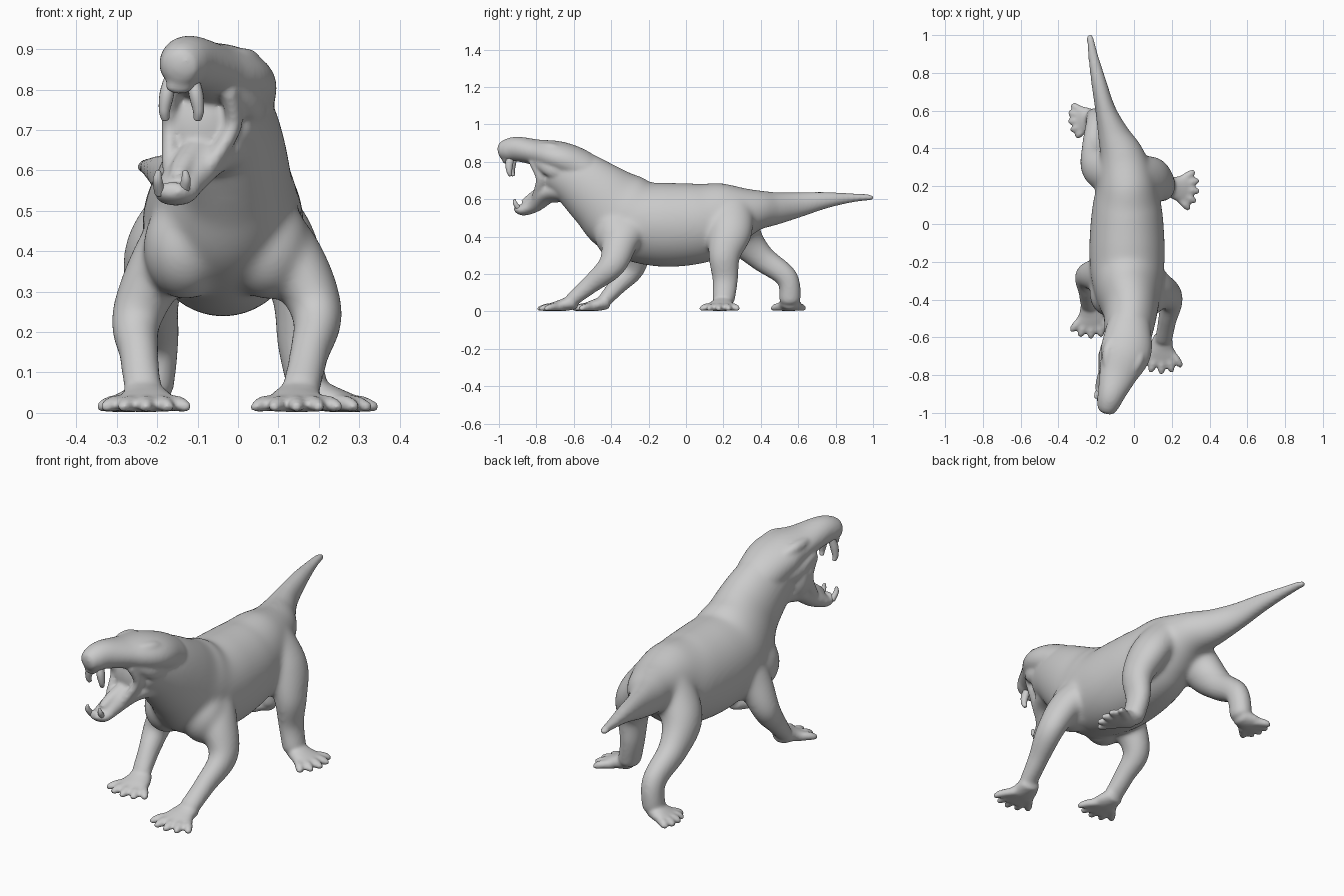
import bpy, bmesh, math
from mathutils import Vector

if "Cube" in bpy.data.objects:
    bpy.data.objects.remove(bpy.data.objects["Cube"])

Z, Y = Vector((0, 0, 1)), Vector((0, 1, 0))


def spline(a, b, c, d, t):
    return 0.5 * (2 * b + (c - a) * t + (2 * a - 5 * b + 4 * c - d) * t * t
                  + (3 * b - a - 3 * c + d) * t ** 3)


def loft(bm, stations, ref=Z, sides=32, steps=8):
    """Elliptical tube through stations (x, y, z, half width, half height), domed ends."""
    s = [stations[0]] + list(stations) + [stations[-1]]
    pts = []
    for i in range(1, len(s) - 2):
        for k in range(steps):
            pts.append([spline(s[i-1][j], s[i][j], s[i+1][j], s[i+2][j], k / steps) for j in range(5)])
    pts.append(list(stations[-1]))
    P = [Vector(p[:3]) for p in pts]
    rings = []

    def ring(c, t, w, h):
        side = t.cross(ref).normalized()
        up = side.cross(t).normalized()
        rings.append([bm.verts.new(c + side * w * math.cos(a) + up * h * math.sin(a))
                      for a in (2 * math.pi * q / sides for q in range(sides))])

    def dome(i, t, order):
        w, h = pts[i][3:]
        for a in order:
            ring(P[i] + t * min(w, h) * .5 * math.sin(a), t if i else -t, w * math.cos(a), h * math.cos(a))

    n = len(P) - 1
    dome(0, (P[0] - P[1]).normalized(), (1.4, .9, .45))
    for i in range(n + 1):
        t = (P[min(i + 1, n)] - P[max(i - 1, 0)]).normalized()
        ring(P[i], t, pts[i][3], pts[i][4])
    dome(n, (P[n] - P[n-1]).normalized(), (.45, .9, 1.4))
    for r0, r1 in zip(rings, rings[1:]):
        for q in range(sides):
            bm.faces.new((r0[q], r0[(q+1) % sides], r1[(q+1) % sides], r1[q]))
    bm.faces.new(rings[0])
    bm.faces.new(rings[-1])


def ball(bm, c, r):
    out = bmesh.ops.create_uvsphere(bm, u_segments=32, v_segments=18, radius=1)
    for v in out["verts"]:
        v.co = Vector(c) + Vector((v.co.x * r[0], v.co.y * r[1], v.co.z * r[2]))


def foot(bm, ankle, palm, heading, reach, spread, toes=5):
    """Flat webbed palm with a fan of clawed toes."""
    h = math.radians(heading)
    d = Vector((math.cos(h), math.sin(h), 0))
    p = Vector(palm)
    a = Vector(ankle)
    m, tip = p + d * reach * .3, p + d * reach * .65
    loft(bm, [(a.x, a.y, a.z, .05, .04), (p.x, p.y, .036, .064, .034),
              (m.x, m.y, .028, .078, .027), (tip.x, tip.y, .019, .082, .018)])
    for i in range(toes):
        f = i / (toes - 1) * 2 - 1
        ang = h + math.radians(spread) * f
        e = Vector((math.cos(ang), math.sin(ang), 0))
        sidev = Vector((-d.y, d.x, 0)) * f * .03
        L = reach * (1 - .1 * f * f)
        q = [p + sidev + e * L * k for k in (.2, .55, .8, 1)]
        loft(bm, [(q[0].x, q[0].y, .024, .022, .022), (q[1].x, q[1].y, .024, .021, .021),
                  (q[2].x, q[2].y, .02, .021, .019), (q[3].x, q[3].y, .013, .014, .013)], sides=14)


def finish(name, bm):
    bmesh.ops.recalc_face_normals(bm, faces=bm.faces)
    for f in bm.faces:
        f.smooth = True
    me = bpy.data.meshes.new(name)
    bm.to_mesh(me)
    bm.free()
    ob = bpy.data.objects.new(name, me)
    bpy.context.collection.objects.link(ob)
    return ob


def fuse(ob, voxel, iterations):
    """Merge overlapping shells into one softened skin."""
    rm = ob.modifiers.new("fuse", 'REMESH')
    rm.mode = 'VOXEL'
    rm.voxel_size = voxel
    rm.use_smooth_shade = True
    sm = ob.modifiers.new("soften", 'SMOOTH')
    sm.factor = .5
    sm.iterations = iterations


core = bmesh.new()

# Tail, torso and neck
loft(core, [(-.234, 1.0, .609, .021, .02), (-.218, .9, .608, .029, .026), (-.186, .75, .595, .042, .046),
            (-.15, .6, .57, .056, .07), (-.107, .47, .55, .086, .09), (-.065, .36, .54, .12, .115),
            (-.04, .22, .51, .155, .182), (-.037, .08, .473, .185, .213), (-.037, -.1, .463, .199, .225),
            (-.036, -.25, .48, .195, .218), (-.03, -.36, .537, .175, .219), (-.02, -.46, .615, .145, .188),
            (-.03, -.57, .70, .128, .16), (-.05, -.68, .76, .11, .13)], sides=48)
# Chest muscles
for x in (-.13, .075):
    ball(core, (x, -.37, .41), (.105, .12, .13))

# Legs: shoulder or hip down to ankle
legs = {
    "front_a": [(.03, -.27, .52, .07, .12), (.13, -.345, .39, .078, .1), (.195, -.395, .25, .064, .075),
                (.176, -.51, .145, .05, .052), (.155, -.62, .055, .05, .038)],
    "front_b": [(-.1, -.22, .52, .07, .12), (-.18, -.265, .39, .078, .095), (-.25, -.28, .24, .064, .067),
                (-.245, -.36, .145, .05, .052), (-.235, -.44, .055, .05, .038)],
    "hind_a": [(.0, .24, .56, .09, .12), (.1, .235, .43, .09, .12), (.15, .205, .3, .07, .087),
               (.15, .21, .17, .053, .07), (.175, .2, .055, .052, .062)],
    "hind_b": [(-.08, .26, .56, .09, .12), (-.185, .3, .41, .092, .105), (-.21, .4, .29, .068, .074),
               (-.2, .54, .18, .055, .06), (-.21, .555, .055, .052, .06)],
}
for path in legs.values():
    loft(core, path, ref=Y)

# Soften the core, then carry its skin into the detailed body
core_ob = finish("core", core)
fuse(core_ob, .009, 26)
deps = bpy.context.evaluated_depsgraph_get()
body = bmesh.new()
body.from_mesh(core_ob.evaluated_get(deps).to_mesh())
bpy.data.objects.remove(core_ob)

# Skull and muzzle
loft(body, [(-.02, -.47, .69, .10, .10), (-.03, -.57, .77, .122, .098), (-.044, -.68, .822, .134, .088),
            (-.086, -.80, .85, .1, .07), (-.12, -.90, .868, .073, .066), (-.137, -.955, .862, .06, .06),
            (-.144, -.98, .857, .05, .05)])
# Lower jaw
loft(body, [(-.04, -.56, .65, .09, .08), (-.055, -.64, .655, .095, .075), (-.09, -.73, .635, .085, .052),
            (-.135, -.81, .575, .06, .045), (-.155, -.87, .542, .053, .03), (-.165, -.905, .553, .038, .022)])
# Back of mouth, tongue, upper front teeth ridge
ball(body, (-.085, -.70, .71), (.105, .08, .13))
loft(body, [(-.1, -.75, .67, .03, .02), (-.135, -.82, .62, .028, .02), (-.15, -.87, .585, .02, .014)], sides=14)
ball(body, (-.145, -.965, .807), (.036, .018, .018))
# Cheek folds, brow ridges and cheekbones on both sides of the turned head
for s in (-1, 1):
    def off(x, y, z, k, w, h):
        return (x + s * k * .95, y + s * k * -.25, z, w, h)
    loft(body, [off(-.095, -.80, .80, .075, .022, .024), off(-.09, -.75, .71, .082, .022, .034),
                off(-.12, -.79, .61, .052, .02, .024)], ref=Y, sides=14)
    loft(body, [off(-.03, -.57, .82, .06, .02, .02), off(-.055, -.69, .872, .085, .03, .028),
                off(-.085, -.79, .876, .06, .02, .02)], sides=14)
    loft(body, [off(-.035, -.58, .75, .08, .03, .05), off(-.06, -.70, .765, .1, .028, .045),
                off(-.095, -.80, .815, .075, .02, .02)], sides=14)

# Feet
foot(body, (.155, -.60, .05), (.145, -.65, 0), -90, .14, 36)
foot(body, (-.235, -.43, .05), (-.228, -.475, 0), -90, .128, 39)
foot(body, (.18, .20, .05), (.225, .19, 0), -8, .118, 41)
foot(body, (-.21, .555, .05), (-.25, .555, 0), 188, .095, 40)

fuse(finish("creature_body", body), .008, 8)

# Upper fangs
teeth = bmesh.new()
for x, y, k in ((-.168, -.93, -1), (-.112, -.945, 1)):
    loft(teeth, [(x, y + .01, .83, .014, .018), (x + k * .008, y, .79, .018, .021),
                 (x + k * .014, y, .75, .014, .015), (x + k * .012, y + .006, .728, .01, .01)], ref=Y, sides=16)
# Lower fangs
for x, k in ((-.193, -1), (-.135, 1)):
    loft(teeth, [(x, -.89, .545, .014, .014), (x + k * .006, -.912, .575, .012, .012),
                 (x + k * .004, -.917, .597, .007, .007)], ref=Y, sides=12)
finish("teeth", teeth)
